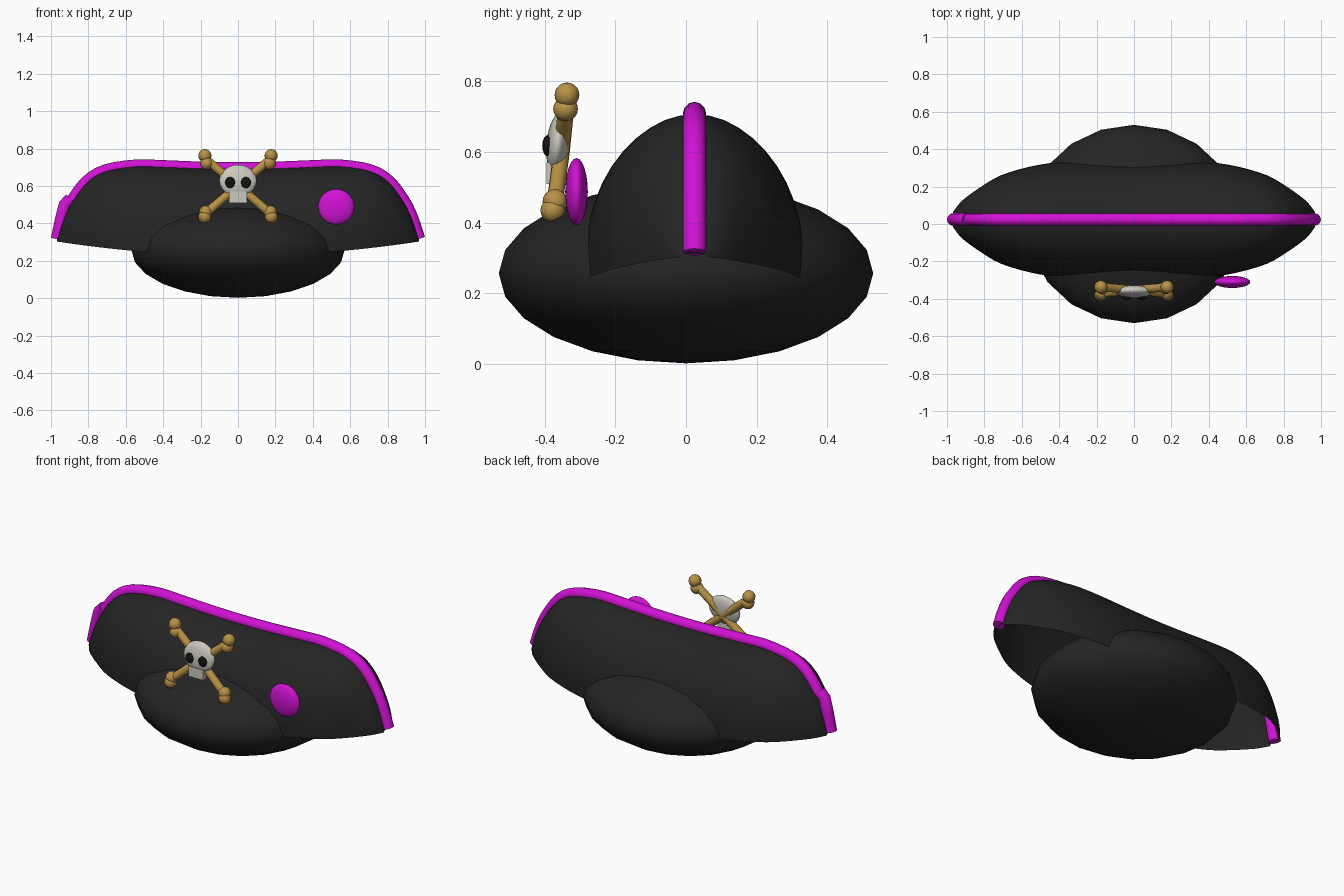
import bpy, bmesh, math
from mathutils import Vector

if "Cube" in bpy.data.objects:
    bpy.data.objects.remove(bpy.data.objects["Cube"])


def mat(name, r, g, b):
    m = bpy.data.materials.new(name)
    m.diffuse_color = (r, g, b, 1)
    m.use_nodes = True
    m.node_tree.nodes["Principled BSDF"].inputs["Base Color"].default_value = m.diffuse_color
    return m


BLACK = mat("felt black", 0.018, 0.018, 0.018)
MAGENTA = mat("magenta trim", 0.64, 0.006, 0.66)
GOLD = mat("old gold", 0.48, 0.29, 0.065)
BONE = mat("bone grey", 0.60, 0.58, 0.52)
DARK = mat("eye black", 0.006, 0.006, 0.006)


def finish(name, bm, material):
    bmesh.ops.recalc_face_normals(bm, faces=bm.faces)
    me = bpy.data.meshes.new(name)
    bm.to_mesh(me)
    bm.free()
    me.materials.append(material)
    for p in me.polygons:
        p.use_smooth = True
    ob = bpy.data.objects.new(name, me)
    bpy.context.collection.objects.link(ob)
    return ob


def ellipsoid(name, loc, radii, material, seg=24, rings=12, tilt=0):
    bm = bmesh.new()
    bmesh.ops.create_uvsphere(bm, u_segments=seg, v_segments=rings, radius=1)
    ob = finish(name, bm, material)
    ob.location, ob.scale, ob.rotation_euler.x = loc, radii, tilt
    return ob


def tube(name, path, radius, material, sides=12, flat=None):
    """Round tube along a path, with capped ends."""
    path = [Vector(p) for p in path]
    bm = bmesh.new()
    loops = []
    for i, p in enumerate(path):
        d = (path[min(i + 1, len(path) - 1)] - path[max(i - 1, 0)]).normalized()
        u = (Vector((0, 1, 0)) - d * d.y).normalized()
        v = d.cross(u)
        loops.append([bm.verts.new(p + radius * (math.cos(a) * u + math.sin(a) * v))
                      for a in (2 * math.pi * k / sides for k in range(sides))])
    for a, b in zip(loops, loops[1:]):
        for k in range(sides):
            n = (k + 1) % sides
            bm.faces.new((a[k], a[n], b[n], b[k]))
    bm.faces.new(loops[0])
    bm.faces.new(loops[-1])
    ob = finish(name, bm, material)
    for p in ob.data.polygons:
        p.use_smooth = len(p.vertices) == 4
    return ob


def spline(pts, steps):
    """Catmull-Rom curve through the points."""
    pts = [Vector(p) for p in pts]
    out = []
    for i in range(len(pts) - 1):
        a, b = pts[i], pts[i + 1]
        m0 = (b - pts[max(i - 1, 0)]) * 0.5
        m1 = (pts[min(i + 2, len(pts) - 1)] - a) * 0.5
        for s in range(steps):
            t = s / steps
            out.append(a * (2*t**3 - 3*t*t + 1) + m0 * (t**3 - 2*t*t + t)
                       + b * (3*t*t - 2*t**3) + m1 * (t**3 - t*t))
    return out + [pts[-1]]


# Rounded crown that sits inside the brim
ellipsoid("crown", (0, 0, 0.257), (0.57, 0.53, 0.255), BLACK, 20, 12)

# Folded brim: open shell; stations are (x, ridge height, half depth)
HALF = [(0, 0.692, 0.31), (0.2, 0.695, 0.311), (0.4, 0.703, 0.306),
        (0.55, 0.706, 0.284), (0.71, 0.68, 0.237), (0.81, 0.62, 0.18),
        (0.885, 0.52, 0.128), (0.93, 0.43, 0.09), (0.968, 0.315, 0.04)]
STATIONS = spline([(-x, z, w) for x, z, w in HALF[:0:-1]] + HALF, 3)
YC = 0.024
N = 24
bm = bmesh.new()
rows = []
for x, top, w in STATIONS:
    base = min(0.228 + 0.08 * x * x, top - 0.005)
    low = 0.147
    zc = (base + top * math.sin(low)) / (1 + math.sin(low))
    row = []
    for k in range(N + 1):
        a = -low + (math.pi + 2 * low) * k / N
        row.append(bm.verts.new((x, YC - w * math.cos(a), zc + (top - zc) * math.sin(a))))
    rows.append(row)
for a, b in zip(rows, rows[1:]):
    for k in range(N):
        bm.faces.new((a[k], a[k + 1], b[k + 1], b[k]))
finish("brim", bm, BLACK)

# Trim along the ridge, with a broken piece at the left end
ridge = [(s.x, YC, s.y + 0.002) for s in STATIONS if s.x > -0.89]
tube("ridge_trim", ridge, 0.033, MAGENTA)
tube("broken_trim", [(-0.895, YC, 0.53), (-0.925, YC, 0.50), (-0.945, YC, 0.42),
                     (-0.967, YC, 0.315)], 0.034, MAGENTA)

# Round badge on the front
ellipsoid("badge", (0.525, -0.31, 0.488), (0.097, 0.032, 0.095), MAGENTA)

# Crossed bones, leaning slightly back
for s in (-1, 1):
    tube("crossed_bone", [(-s * 0.17, -0.372, 0.455), (0, -0.352, 0.60),
                          (s * 0.17, -0.338, 0.74)], 0.023, GOLD)
    for x, y, z in ((0.177, -0.337, 0.762), (0.168, -0.341, 0.722),
                    (0.173, -0.371, 0.460), (0.178, -0.377, 0.435)):
        ellipsoid("bone_knob", (s * x, y, z), (0.035,) * 3, GOLD, 16, 10)

# Skull with jaw and eye sockets
ellipsoid("skull", (0, -0.362, 0.628), (0.10, 0.033, 0.086), BONE, 24, 12, -0.12)
bm = bmesh.new()
bmesh.ops.create_cube(bm, size=1)
jaw = finish("jaw", bm, BONE)
jaw.location, jaw.scale = (0, -0.38, 0.54), (0.096, 0.03, 0.06)
for p in jaw.data.polygons:
    p.use_smooth = False
for s in (-1, 1):
    ellipsoid("eye_socket", (s * 0.042, -0.392, 0.618), (0.027, 0.015, 0.03), DARK, 16, 8)
